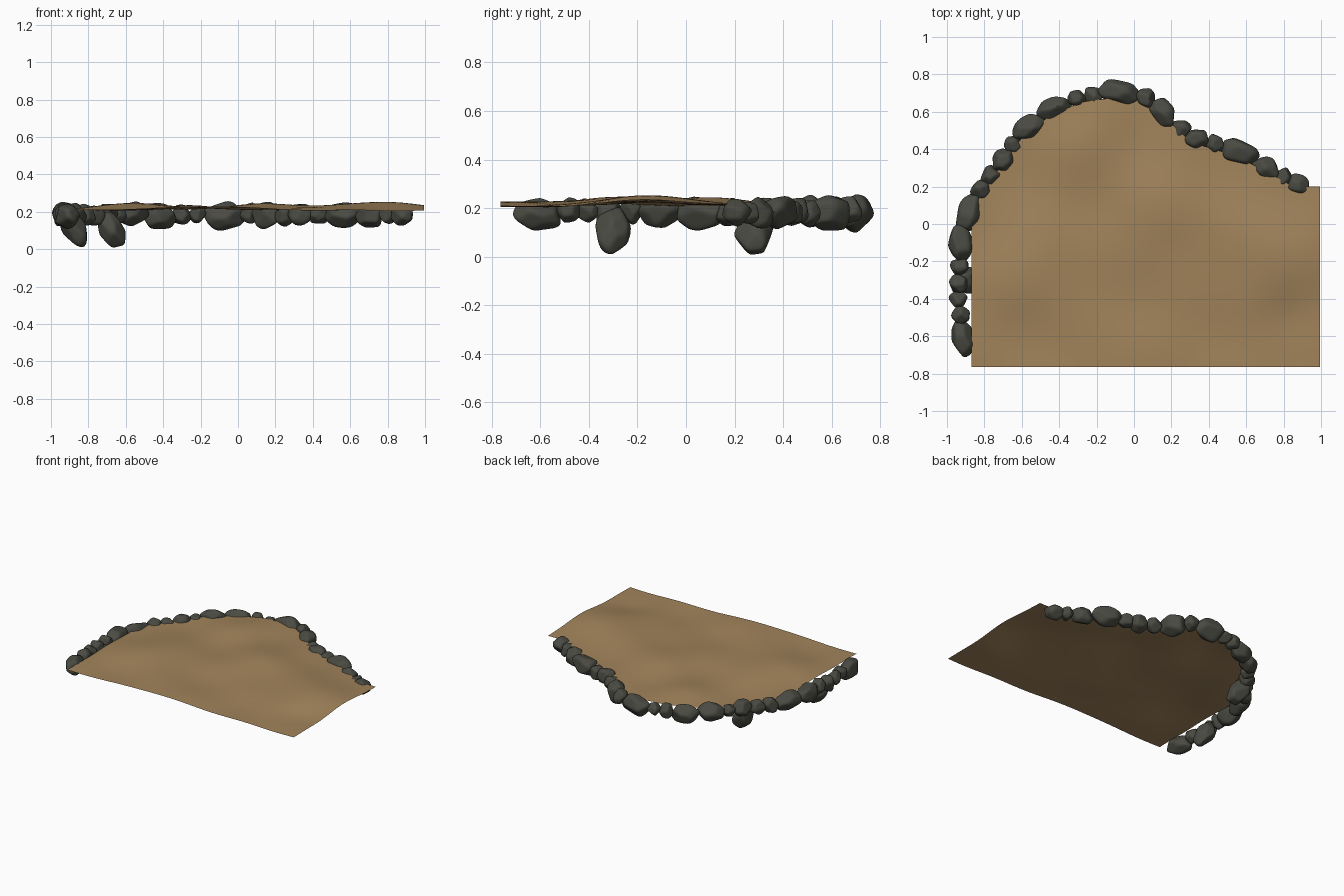
import bpy, bmesh, math, random
from mathutils import Vector, Matrix

if "Cube" in bpy.data.objects:
    bpy.data.objects.remove(bpy.data.objects["Cube"])

random.seed(7)


def material(name, rgb):
    m = bpy.data.materials.new(name)
    m.diffuse_color = (*rgb, 1)
    m.use_nodes = True
    m.node_tree.nodes["Principled BSDF"].inputs["Base Color"].default_value = m.diffuse_color
    return m


SAND = material("sand", (0.36, 0.23, 0.105))
STONE = material("stone", (0.068, 0.069, 0.055))

# Shoreline followed by both the rocks and the sheet's curved edge
SHORE = [Vector(p) for p in [
    (-0.9, -0.7), (-0.94, -0.39), (-0.93, -0.1), (-0.87, 0.1), (-0.73, 0.31),
    (-0.59, 0.5), (-0.44, 0.61), (-0.27, 0.68), (-0.11, 0.7), (0.05, 0.69),
    (0.31, 0.46), (0.545, 0.39), (0.93, 0.185)]]


def add_object(name, bm, mat, angle):
    mesh = bpy.data.meshes.new(name)
    bm.to_mesh(mesh)
    bm.free()
    mesh.materials.append(mat)
    ob = bpy.data.objects.new(name, mesh)
    bpy.context.collection.objects.link(ob)
    bpy.ops.object.select_all(action='DESELECT')
    ob.select_set(True)
    bpy.context.view_layer.objects.active = ob
    bpy.ops.object.shade_smooth_by_angle(angle=math.radians(angle))


# Ground sheet: columns running from the straight front to the shore
HILLS = [(0.75, -0.17, 0.3, 0.045), (-0.53, -0.25, 0.27, 0.04),
         (0.15, 0.05, 0.28, 0.035), (-0.15, -0.75, 0.3, 0.022),
         (-0.25, 0.45, 0.2, 0.025), (0.8, -0.5, 0.15, -0.018)]


def shore_y(x):
    for a, b in zip(SHORE[3:], SHORE[4:]):
        if x <= b.x:
            y = a.y + (b.y - a.y) * (x - a.x) / (b.x - a.x)
            return max(y - 0.025, 0.2 if x > 0 else 0.08)
    return 0.2


def ground_z(x, y):
    z = 0.208
    for cx, cy, r, h in HILLS:
        z += h * math.exp(-((x - cx) ** 2 + (y - cy) ** 2) / r ** 2)
    z += 0.004 * math.sin(9 * x + 4 * y) * math.sin(11 * y - 3 * x)
    return min(max(z, 0.195), 0.262)


bm = bmesh.new()
NX, NY = 60, 44
rows = []
for i in range(NX + 1):
    x = -0.868 + 1.863 * i / NX
    top = shore_y(x)
    ys = [-0.765 + (top + 0.765) * j / NY for j in range(NY + 1)]
    rows.append([bm.verts.new((x, y, ground_z(x, y))) for y in ys])
for a, b in zip(rows, rows[1:]):
    for j in range(NY):
        bm.faces.new((a[j], b[j], b[j + 1], a[j + 1]))
add_object("sandy_ground", bm, SAND, 60)


# Rocks: a ball chiselled by random planes, then fitted to its size
def rock(name, centre, size, turn, tilt=0):
    planes = []
    while len(planes) < 13:
        n = Vector([random.gauss(0, 1) for _ in range(3)]).normalized()
        if all(n.dot(p) < 0.75 for p, _ in planes):
            planes.append((n, random.uniform(0.72, 0.95)))
    bm = bmesh.new()
    bmesh.ops.create_icosphere(bm, subdivisions=4, radius=1)
    for v in bm.verts:
        d = v.co.normalized()
        r = 1.08
        for n, h in planes:
            c = d.dot(n)
            if c > 0.1:
                r = min(r, h / c)
        v.co = d * r
    for _ in range(2):
        bmesh.ops.smooth_vert(bm, verts=bm.verts, factor=0.5,
                              use_axis_x=True, use_axis_y=True, use_axis_z=True)
    lo = [min(v.co[k] for v in bm.verts) for k in range(3)]
    hi = [max(v.co[k] for v in bm.verts) for k in range(3)]
    spin = Matrix.Rotation(turn, 3, 'Z') @ Matrix.Rotation(math.radians(tilt), 3, 'Y')
    for v in bm.verts:
        p = Vector([((v.co[k] - lo[k]) / (hi[k] - lo[k]) - 0.5) * size[k] for k in range(3)])
        v.co = spin @ p + Vector(centre)
    add_object(name, bm, STONE, 40)


def along_shore(s):
    """Point and heading at distance s along the shoreline."""
    for a, b in zip(SHORE, SHORE[1:]):
        d = b - a
        if s <= d.length:
            break
        s -= d.length
    return a + d.normalized() * s, math.atan2(d.y, d.x)


# Row of shore rocks, end to end, larger ones wider and deeper
LENGTHS = [.19, .09, .09, .1, .09, .19, .19, .1, .1, .13, .09, .18, .19,
           .1, .09, .22, .1, .17, .1, .13, .1, .2, .15, .08, .12]
total = sum((b - a).length for a, b in zip(SHORE, SHORE[1:]))
scale = total / sum(LENGTHS)
s = 0
for i, l in enumerate(LENGTHS):
    l *= scale
    p, heading = along_shore(s + l / 2)
    s += l
    bottom = 0.15 - 0.22 * l + random.uniform(-0.01, 0.01)
    top = 0.225 + 0.13 * l + random.uniform(-0.01, 0.012)
    size = (l * 1.14, 0.075 + 0.3 * l, top - bottom)
    rock(f"shore_rock_{i + 1}", (p.x, p.y, (bottom + top) / 2), size,
         heading + random.uniform(-0.15, 0.15))

# Two tall boulders leaning under the ground sheet, carrying the model
rock("support_boulder_left", (-0.875, -0.30, 0.105), (0.13, 0.145, 0.21), 0, -25)
rock("support_boulder_back", (-0.68, 0.28, 0.105), (0.13, 0.16, 0.21), 0, -30)
